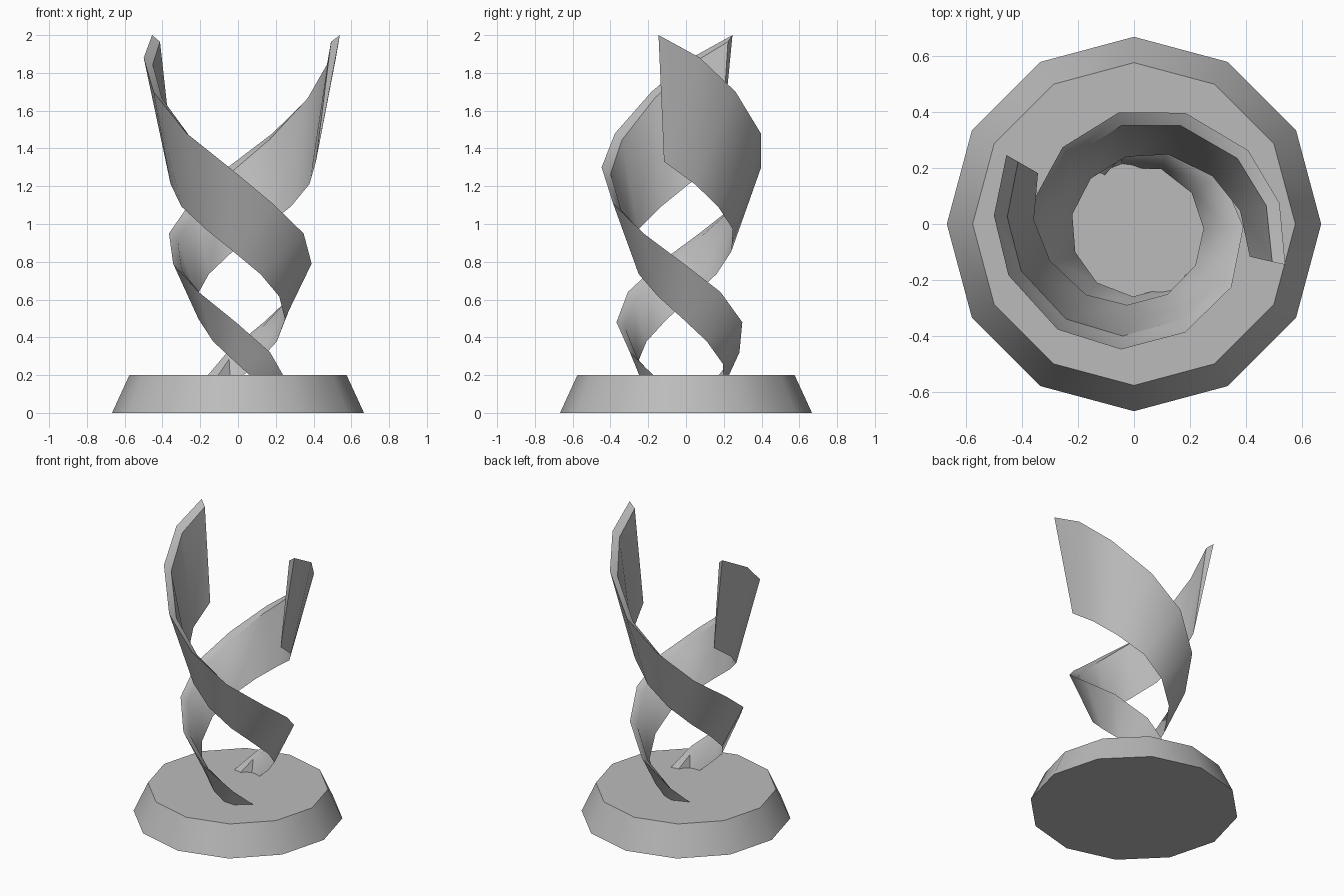
import bpy, bmesh
from math import radians, cos, sin

old = bpy.data.objects.get("Cube")
if old:
    bpy.data.objects.remove(old, do_unlink=True)

# Single stone grey
stone = bpy.data.materials.new("stone_grey")
stone.use_nodes = True
grey = (0.5, 0.5, 0.5, 1)
stone.diffuse_color = grey
stone.node_tree.nodes["Principled BSDF"].inputs["Base Color"].default_value = grey


def finish(bm, name):
    bmesh.ops.recalc_face_normals(bm, faces=bm.faces)
    mesh = bpy.data.meshes.new(name)
    bm.to_mesh(mesh)
    bm.free()
    obj = bpy.data.objects.new(name, mesh)
    bpy.context.collection.objects.link(obj)
    mesh.materials.append(stone)
    bpy.ops.object.select_all(action="DESELECT")
    bpy.context.view_layer.objects.active = obj
    obj.select_set(True)
    bpy.ops.object.shade_smooth_by_angle(angle=radians(42))
    return obj


# Twelve-sided tapered plinth
def ring(bm, radius, z, sides=12):
    step = radians(360 / sides)
    return [bm.verts.new((radius * cos(i * step), radius * sin(i * step), z))
            for i in range(sides)]


bm = bmesh.new()
low, high = ring(bm, 0.667, 0), ring(bm, 0.575, 0.2)
bm.faces.new(low)
bm.faces.new(high)
for i in range(len(low)):
    j = (i + 1) % len(low)
    bm.faces.new((low[i], low[j], high[j], high[i]))
finish(bm, "plinth")

# Spiral ribbon stations from the free tip down into the plinth
ANGLES = (150, 174, 199, 231, 262, 295, 329, 362, 395, 429, 463, 497)
TOP_Z = (2, 1.88, 1.7, 1.48, 1.3, 1.11, 0.95, 0.79, 0.64, 0.48, 0.32, 0.17)
TOP_R = (0.54, 0.515, 0.487, 0.453, 0.427, 0.4, 0.39, 0.377, 0.36, 0.345, 0.315, 0.27)
LOW_R = (0.41, 0.372, 0.33, 0.293, 0.267, 0.25, 0.24, 0.235, 0.235, 0.235, 0.23, 0.22)
AXIS_X, AXIS_Y = 0.013, -0.024
THICK, DROP = 0.048, 0.035


def ribbon(name, turn):
    bm = bmesh.new()
    sections = []
    for i, angle in enumerate(ANGLES):
        a = radians(angle + turn)
        wedge = ((TOP_R[i], TOP_Z[i]),
                 (TOP_R[i] - THICK, TOP_Z[i] - DROP),
                 (LOW_R[i], 1.33 - 0.119 * i))
        sections.append([bm.verts.new((AXIS_X + r * cos(a), AXIS_Y + r * sin(a), z))
                         for r, z in wedge])
    for s, t in zip(sections, sections[1:]):
        for k in range(3):
            n = (k + 1) % 3
            bm.faces.new((s[k], s[n], t[n], t[k]))
    bm.faces.new(sections[0])
    bm.faces.new(sections[-1])
    return finish(bm, name)


ribbon("right_ribbon", 0)
ribbon("left_ribbon", -163)
